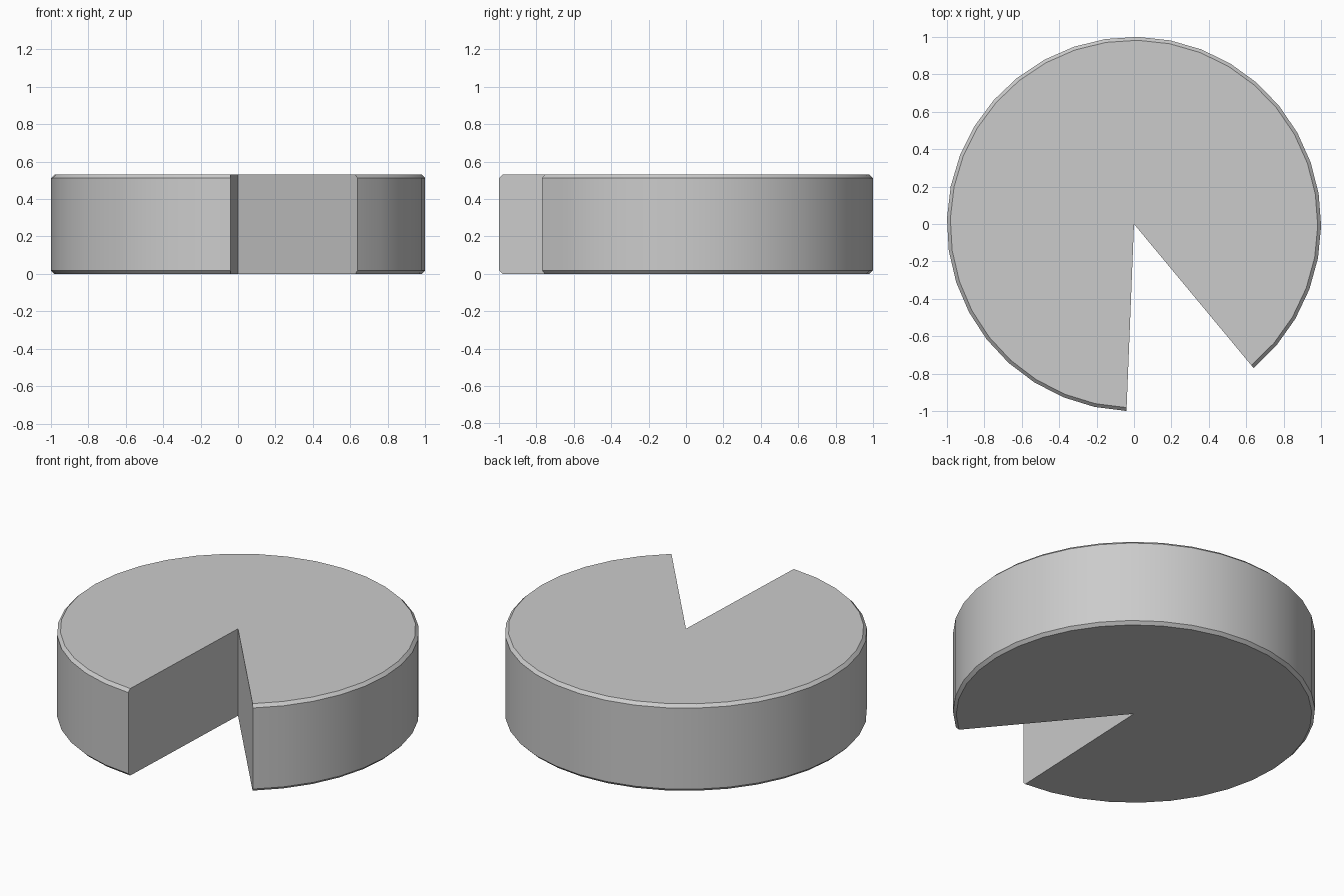
import bpy, bmesh
from math import radians, cos, sin

if "Cube" in bpy.data.objects:
    bpy.data.objects.remove(bpy.data.objects["Cube"])

HEIGHT, BEVEL, SEGMENTS = 0.53, 0.018, 32
START, END = radians(-50.3), radians(267.7)

# Half profile of the wheel (radius, height) with chamfered rims
profile = [(0, 0), (1 - BEVEL, 0), (1, BEVEL),
           (1, HEIGHT - BEVEL), (1 - BEVEL, HEIGHT), (0, HEIGHT)]

bm = bmesh.new()
bottom = bm.verts.new((0, 0, 0))
top = bm.verts.new((0, 0, HEIGHT))

# Sweep the rim profile around the axis, leaving the wedge open
rings = []
for i in range(SEGMENTS + 1):
    a = START + (END - START) * i / SEGMENTS
    rings.append([bm.verts.new((r * cos(a), r * sin(a), z)) for r, z in profile[1:-1]])
for a, b in zip(rings, rings[1:]):
    for j in range(3):
        bm.faces.new((a[j], b[j], b[j + 1], a[j + 1]))

# Flat top and bottom, and the two cut walls
bm.faces.new([top] + [r[3] for r in rings])
bm.faces.new([bottom] + [r[0] for r in reversed(rings)])
bm.faces.new([bottom] + rings[0] + [top])
bm.faces.new([top] + rings[-1][::-1] + [bottom])
bmesh.ops.recalc_face_normals(bm, faces=bm.faces[:])

mesh = bpy.data.meshes.new("cut_wheel")
bm.to_mesh(mesh)
bm.free()
wheel = bpy.data.objects.new("cut_wheel", mesh)
bpy.context.collection.objects.link(wheel)

# Smooth round side, crisp edges
bpy.context.view_layer.objects.active = wheel
wheel.select_set(True)
bpy.ops.object.shade_smooth_by_angle(angle=radians(30))
